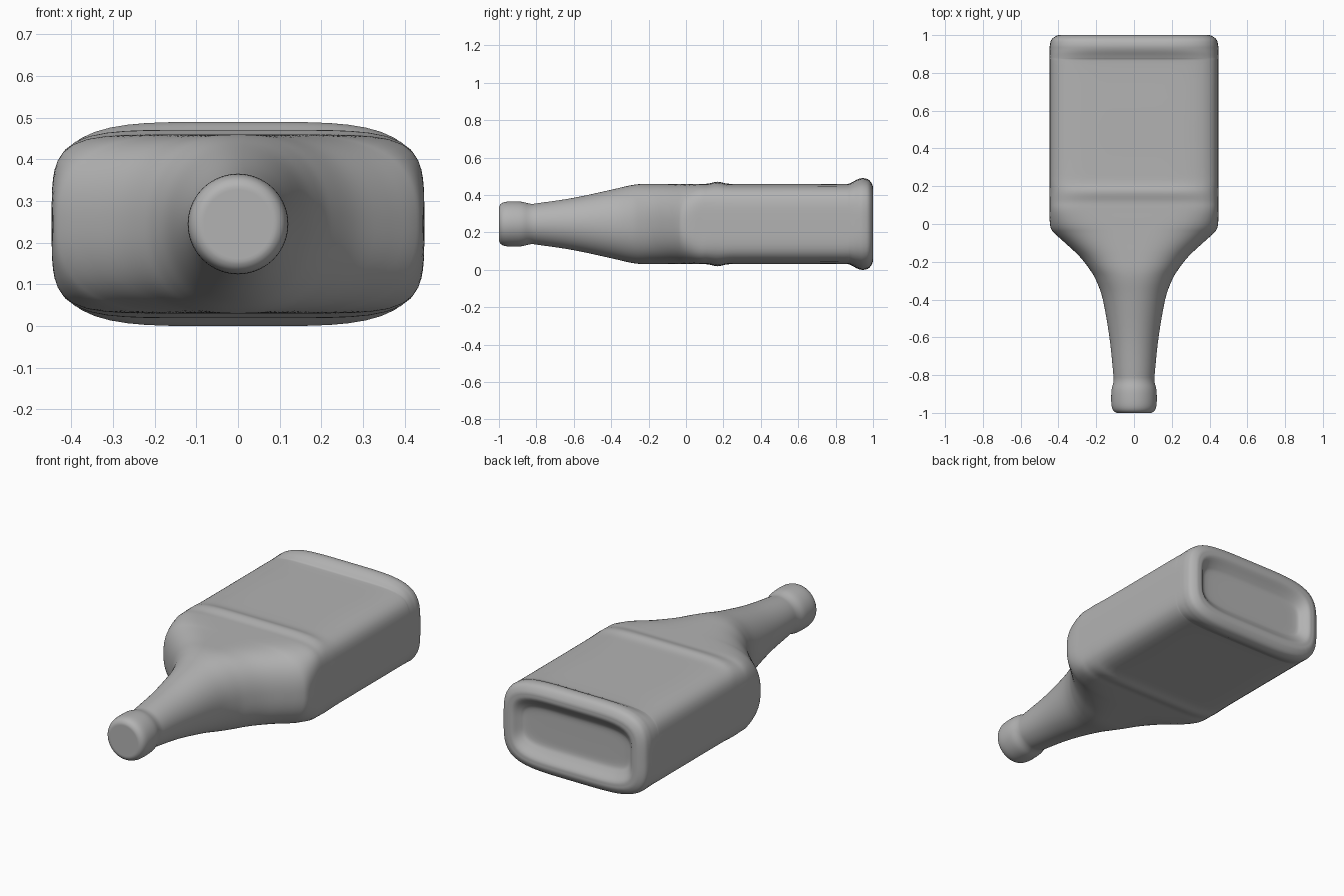
import bpy, bmesh
from math import cos, sin, tau, copysign
from mathutils import Vector

cube = bpy.data.objects.get("Cube")
if cube:
    bpy.data.objects.remove(cube, do_unlink=True)

MID_Z = 0.245
SIDES = 80
STEPS = 4

# Sections along the bottle: y, half width, half height, top flatness, side flatness
NECK = [
    (-1.0, .06, .06, 2, 2), (-1.0, .09, .09, 2, 2), (-.985, .111, .111, 2, 2),
    (-.95, .12, .12, 2, 2), (-.88, .119, .119, 2, 2), (-.83, .108, .108, 2, 2),
    (-.78, .111, .113, 2, 2), (-.6, .13, .14, 2, 2), (-.4, .165, .183, 2.1, 2.1),
]
SHOULDER = [
    (-.3, .2, .206, 2.3, 2.2), (-.24, .235, .214, 2.5, 2.3), (-.17, .29, .215, 2.8, 2.3),
    (-.1, .365, .215, 3.2, 2.3), (-.05, .42, .215, 3.6, 2.4), (-.02, .441, .215, 4.2, 2.7),
    (.03, .447, .215, 5.5, 3.6), (.08, .447, .215, 7, 4.5),
]
BODY = [
    (.12, .447, .216, 7, 4.5), (.17, .447, .226, 6, 4.3), (.22, .447, .216, 7, 4.5),
    (.3, .447, .214, 7, 4.5), (.6, .447, .214, 7, 4.5), (.84, .447, .214, 7, 4.5),
]
# Flared foot, then the recessed base
BASE = [
    (.88, .447, .22, 6, 4.3), (.92, .447, .24, 4.6, 3.8), (.95, .445, .245, 4.4, 3.7),
    (.98, .434, .234, 4.6, 3.8), (1.0, .4, .2, 5, 4), (.998, .37, .17, 5, 4),
    (.97, .34, .13, 5, 4), (.955, .31, .1, 5, 4), (.953, .2, .05, 4, 3),
]


def smooth_sections(rows):
    """Fill in extra sections with a smooth curve through the given ones."""
    rows = [Vector(r) for r in rows]
    last = len(rows) - 1
    out = []
    for i in range(last):
        a, b, c, d = rows[max(i - 1, 0)], rows[i], rows[i + 1], rows[min(i + 2, last)]
        for k in range(STEPS):
            t = k / STEPS
            m0, m1 = (c - a) / 2, (d - b) / 2
            out.append(b * (2*t**3 - 3*t*t + 1) + m0 * (t**3 - 2*t*t + t)
                       + c * (3*t*t - 2*t**3) + m1 * (t**3 - t*t))
    return out + [rows[last]]


def outline(half_w, half_h, p, q):
    """Rounded rectangle that becomes an ellipse when p and q are 2."""
    for i in range(SIDES):
        c, s = cos(tau * i / SIDES), sin(tau * i / SIDES)
        low, high = 0.5, 2.0
        for _ in range(24):
            t = (low + high) / 2
            if (t * abs(c)) ** p + (t * abs(s)) ** q > 1:
                high = t
            else:
                low = t
        yield half_w * low * c, half_h * low * s


# Bottle surface lofted through all sections
bm = bmesh.new()
rings = []
for y, w, h, p, q in smooth_sections(NECK + SHOULDER + BODY + BASE):
    y = copysign(min(abs(y), 1.0), y)
    rings.append([bm.verts.new((x, y, MID_Z + z)) for x, z in outline(w, h, p, q)])
for r0, r1 in zip(rings, rings[1:]):
    for i in range(SIDES):
        j = (i + 1) % SIDES
        bm.faces.new((r0[i], r0[j], r1[j], r1[i]))
bm.faces.new(rings[0])
bm.faces.new(rings[-1])
bmesh.ops.recalc_face_normals(bm, faces=bm.faces[:])

mesh = bpy.data.meshes.new("bottle")
bm.to_mesh(mesh)
bm.free()
bottle = bpy.data.objects.new("bottle", mesh)
bpy.context.collection.objects.link(bottle)

# Plain grey
grey = bpy.data.materials.new("plain_grey")
grey.use_nodes = True
colour = (0.45, 0.45, 0.45, 1)
grey.diffuse_color = colour
grey.node_tree.nodes["Principled BSDF"].inputs["Base Color"].default_value = colour
mesh.materials.append(grey)

bpy.ops.object.select_all(action="DESELECT")
bottle.select_set(True)
bpy.context.view_layer.objects.active = bottle
bpy.ops.object.shade_smooth_by_angle(angle=0.7)
